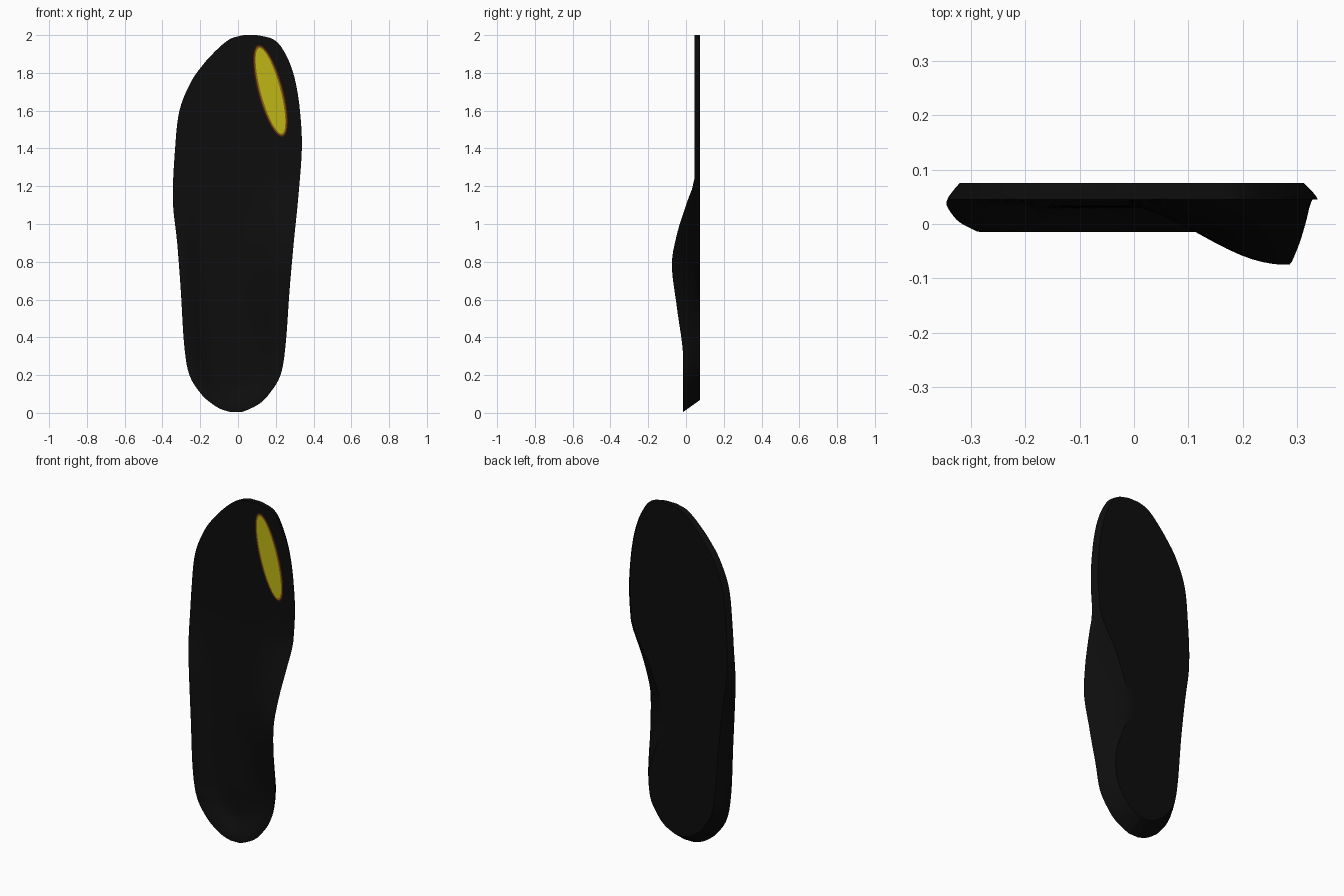
import bpy, bmesh, math

if "Cube" in bpy.data.objects:
    bpy.data.objects.remove(bpy.data.objects["Cube"])


def material(name, rgb):
    m = bpy.data.materials.new(name)
    m.diffuse_color = (*rgb, 1)
    m.use_nodes = True
    m.node_tree.nodes["Principled BSDF"].inputs["Base Color"].default_value = m.diffuse_color
    return m


def make_object(name, bm, mat):
    bmesh.ops.recalc_face_normals(bm, faces=bm.faces)
    mesh = bpy.data.meshes.new(name)
    bm.to_mesh(mesh)
    bm.free()
    mesh.materials.append(mat)
    ob = bpy.data.objects.new(name, mesh)
    bpy.context.collection.objects.link(ob)
    return ob


def smooth(t):
    t = min(max(t, 0), 1)
    return t * t * (3 - 2 * t)


def table(pts, z):
    """Monotone smooth lookup through (z, value) points."""
    if z <= pts[0][0]:
        return pts[0][1]
    for i in range(len(pts) - 1):
        (a, va), (b, vb) = pts[i], pts[i + 1]
        if z <= b:
            h, s = b - a, (vb - va) / (b - a)

            def tangent(j):
                if j == 0 or j == len(pts) - 1:
                    return 0
                p, q, r = pts[j - 1:j + 2]
                s0 = (q[1] - p[1]) / (q[0] - p[0])
                s1 = (r[1] - q[1]) / (r[0] - q[0])
                return 0 if s0 * s1 <= 0 else 2 * s0 * s1 / (s0 + s1)
            t = (z - a) / h
            c = h * tangent(i)
            d = h * tangent(i + 1)
            e = vb - va
            return va + c * t + (3 * e - 2 * c - d) * t**2 + (c + d - 2 * e) * t**3
    return pts[-1][1]


# Outline: height, outer edge x, arch-side edge x
OUTLINE = [
    (.005, -.04, .02), (.02, -.09, .06), (.05, -.14, .115), (.1, -.195, .165),
    (.2, -.257, .225), (.36, -.285, .252), (.65, -.303, .273), (.9, -.322, .295),
    (1.13, -.345, .318), (1.4, -.333, .338), (1.6, -.31, .328), (1.75, -.25, .305),
    (1.85, -.18, .275), (1.92, -.115, .24), (1.96, -.07, .21), (1.985, -.03, .17),
    (2.0, .03, .10)]
# Rim depth (y), underside inset and cup wall width along the length
RIM_OUTER = [(.28, -.015), (.6, -.008), (.9, .004), (1.13, .036), (1.25, .045)]
RIM_ARCH = [(.28, -.015), (.55, -.047), (.79, -.075), (.95, -.047), (1.1, 0), (1.25, .045)]
INSET_OUTER = [(0, .05), (.6, .04), (1.1, .025), (2, .02)]
INSET_ARCH = [(.1, .05), (.35, .06), (.75, .18), (1.0, .13), (1.25, .03), (2, .02)]
CUP_ARCH = [(.2, .14), (.75, .3), (1.25, .3)]
FLOOR = [(.3, .03), (1.25, .045)]
BACK = .075


def resample(rows, sub):
    out = []
    for i in range(len(rows) - 1):
        p0, p1 = rows[max(i - 1, 0)], rows[i]
        p2, p3 = rows[i + 1], rows[min(i + 2, len(rows) - 1)]
        for k in range(sub):
            t = k / sub
            out.append([.5 * (2 * b + (c - a) * t + (2 * a - 5 * b + 4 * c - d) * t * t
                              + (3 * b - a - 3 * c + d) * t**3)
                        for a, b, c, d in zip(p0, p1, p2, p3)])
    return out + [list(rows[-1])]


def section(z, xl, xr):
    """Closed cross-section loop at height z."""
    mid, hw = (xl + xr) / 2, (xr - xl) / 2
    rl, rr = table(RIM_OUTER, z), table(RIM_ARCH, z)
    floor, loop = table(FLOOR, z), []
    # dished foot side
    for i in range(29):
        u = -math.cos(math.pi * i / 28)
        x = mid + hw * u
        dist = hw * (1 - abs(u))
        if z < .25:
            dist = min(dist, max(0, .245 - math.hypot(x + .012, z - .25)))
        rim, w = (rl, .13) if u < 0 else (rr, table(CUP_ARCH, z))
        loop.append((x, rim + (floor - rim) * smooth((dist - .012) / w), z))
    # side walls tapering in to the flat underside
    fit = min(1, hw / .22)
    bl = xl + table(INSET_OUTER, z) * fit
    br = xr - table(INSET_ARCH, z) * fit
    zb = z + .065 * max(0, 1 - z / .3)

    def wall(x0, y0, x1, t):
        return (x0 + (x1 - x0) * t**1.3, y0 + (BACK - y0) * t, z + (zb - z) * t)
    loop += [wall(xr, rr, br, t) for t in (.25, .5, .75)]
    loop += [(br + (bl - br) * i / 8, BACK, zb) for i in range(9)]
    loop += [wall(xl, rl, bl, t) for t in (.75, .5, .25)]
    return loop


# Insole body, lofted from heel to toe
black = material("black_fabric", (.004, .004, .004))
bm = bmesh.new()
loops = [[bm.verts.new(p) for p in section(*r)] for r in resample(OUTLINE, 5)]
for a, b in zip(loops, loops[1:]):
    n = len(a)
    for i in range(n):
        j = (i + 1) % n
        bm.faces.new((a[i], a[j], b[j], b[i]))
bm.faces.new(loops[0])
bm.faces.new(loops[-1])
body = make_object("insole_body", bm, black)
bpy.context.view_layer.objects.active = body
body.select_set(True)
bpy.ops.object.shade_smooth_by_angle(angle=math.radians(35))


# Toe patch: layered ellipses fading from dark red to yellow
def patch(name, a, b, y, rgb):
    bm = bmesh.new()
    tilt = math.radians(15)
    verts = []
    for i in range(48):
        t = 2 * math.pi * i / 48
        p, q = a * math.cos(t), b * math.sin(t)
        verts.append(bm.verts.new((.172 + q * math.cos(tilt) - p * math.sin(tilt), y,
                                   1.705 + p * math.cos(tilt) + q * math.sin(tilt))))
    bm.faces.new(verts)
    ob = make_object(name, bm, material(name + "_colour", rgb))
    if ob.data.polygons[0].normal.y > 0:
        ob.data.flip_normals()


patch("toe_patch_border", .252, .067, .0435, (.06, .012, .003))
patch("toe_patch_blend", .244, .06, .0425, (.25, .13, .005))
patch("toe_patch_centre", .234, .052, .0415, (.52, .46, .008))
